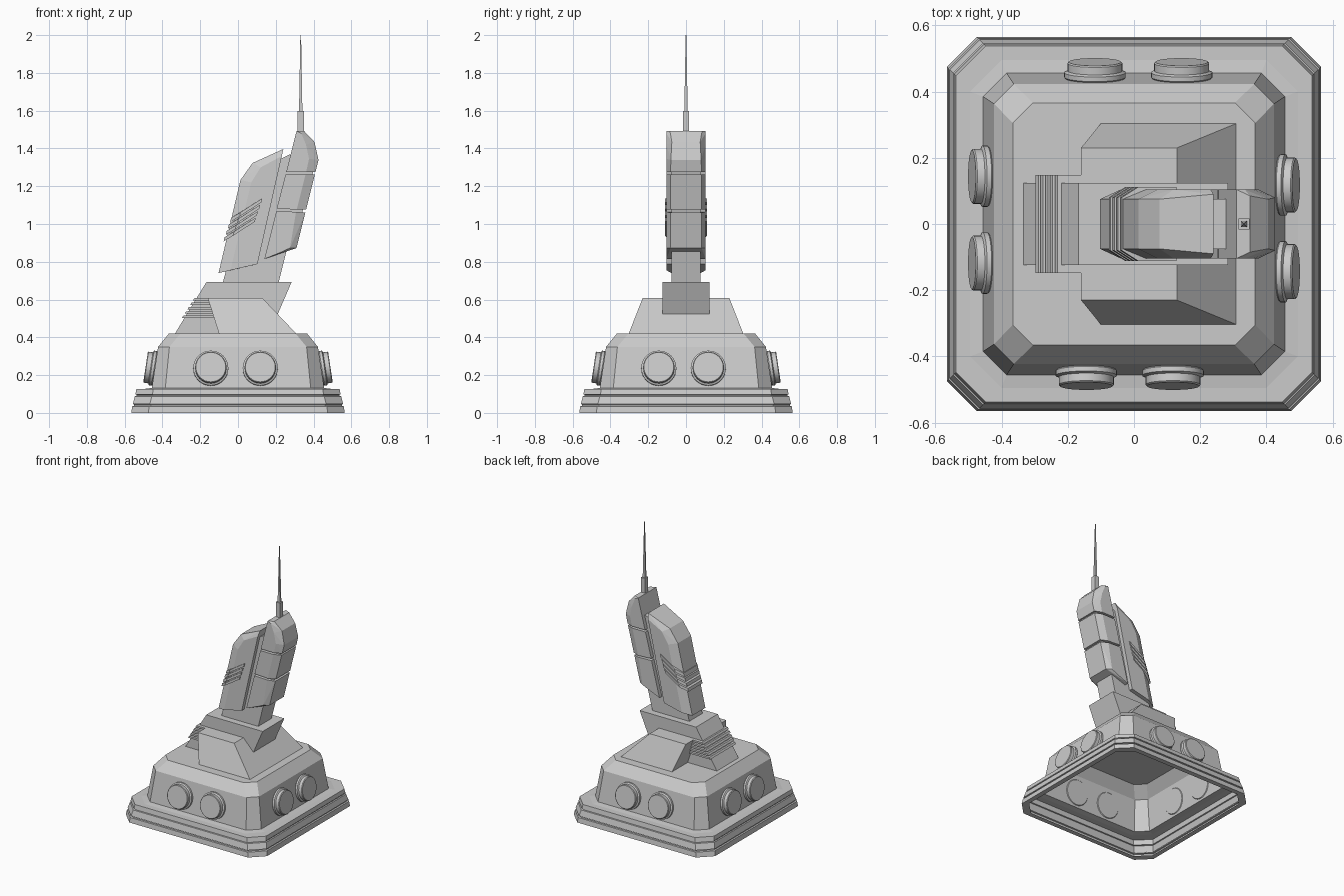
import bpy, bmesh, math
from mathutils import Matrix, Vector

if "Cube" in bpy.data.objects:
    bpy.data.objects.remove(bpy.data.objects["Cube"])


def finish(name, bm):
    bmesh.ops.recalc_face_normals(bm, faces=bm.faces)
    me = bpy.data.meshes.new(name)
    bm.to_mesh(me)
    bm.free()
    ob = bpy.data.objects.new(name, me)
    bpy.context.collection.objects.link(ob)
    return ob


def hull(name, pts):
    """Convex solid from (x, z, half width in y) points, mirrored across y."""
    bm = bmesh.new()
    for x, z, w in pts:
        for s in (-1, 1):
            bm.verts.new((x, s * w, z))
    res = bmesh.ops.convex_hull(bm, input=bm.verts[:])
    junk = {g for g in res["geom_interior"] + res["geom_unused"]
            if isinstance(g, bmesh.types.BMVert)}
    bmesh.ops.delete(bm, geom=list(junk), context='VERTS')
    bmesh.ops.dissolve_limit(bm, angle_limit=math.radians(1), verts=bm.verts[:], edges=bm.edges[:])
    return finish(name, bm)


def flat(name, outline, w):
    return hull(name, [(x, z, w) for x, z in outline])


def loft(name, rings, cap=True):
    """Chamfered-square rings given as (half size, chamfer start, z)."""
    bm = bmesh.new()
    loops = []
    for h, c, z in rings:
        pts = [(h, -c), (h, c), (c, h), (-c, h), (-h, c), (-h, -c), (-c, -h), (c, -h)]
        loops.append([bm.verts.new((x, y, z)) for x, y in pts])
    for a, b in zip(loops, loops[1:]):
        for i in range(8):
            j = (i + 1) % 8
            bm.faces.new((a[i], a[j], b[j], b[i]))
    if cap:
        bm.faces.new(loops[-1])
    return finish(name, bm)


# Hollow base: stepped skirt, and sloped body open at the bottom
loft("base_skirt", [(.53, .44, .0), (.565, .475, 0), (.56, .47, .035), (.55, .46, .037),
                    (.55, .46, .045), (.557, .467, .047), (.546, .456, .088), (.538, .448, .09),
                    (.538, .448, .096), (.543, .453, .098), (.538, .448, .127),
                    (.495, .40, .127), (.456, .385, .132)], cap=False)
loft("base_body", [(.456, .385, .132), (.423, .363, .35), (.366, .305, .42)])

# Two round ports on each wall, set perpendicular to the slope
tilt = math.atan(.033 / .218)
n = 0
for side in range(4):
    for x in (-.144, .118):
        n += 1
        bm = bmesh.new()
        profile = [(.086, -.004), (.093, .004), (.093, .018), (.083, .023), (.083, .046), (.079, .05)]
        prev = None
        for r, d in profile:
            ring = [bm.verts.new((r * math.cos(math.tau * i / 32), r * math.sin(math.tau * i / 32), d))
                    for i in range(32)]
            if prev:
                for i in range(32):
                    j = (i + 1) % 32
                    bm.faces.new((prev[i], prev[j], ring[j], ring[i]))
            else:
                bm.faces.new(ring[::-1])
            prev = ring
        bm.faces.new(prev)
        m = (Matrix.Rotation(side * math.pi / 2, 4, 'Z')
             @ Matrix.Translation((x, -.440, .235))
             @ Matrix.Rotation(math.pi / 2 - tilt, 4, 'X'))
        bm.transform(m)
        ob = finish(f"port_{n}", bm)
        for o in bpy.context.selected_objects:
            o.select_set(False)
        ob.select_set(True)
        bpy.context.view_layer.objects.active = ob
        bpy.ops.object.shade_smooth_by_angle(angle=math.radians(25))

# Wide buttress and leaning pedestal
hull("buttress", [(-.16, .607, .23), (.13, .607, .23), (-.10, .418, .304), (.31, .418, .304)])
flat("pedestal", [(-.335, .418), (-.167, .693), (.284, .693), (.165, .418)], .124)

# Horizontal cooling fins on the back slope of the pedestal
for i in range(5):
    z = .502 + i * .023
    x = -.297 + i * .0145
    flat(f"pedestal_fin_{i + 1}", [(x, z), (x + .008, z + .013), (-.13, z + .013), (-.13, z)], .148)

# Inner core, visible as the neck and between the panels
flat("core", [(-.08, .69), (.215, .69), (.383, 1.36), (.27, 1.367), (.225, 1.344), (.05, 1.2)], .076)

# Rear shell with chamfered back edges
hull("rear_shell", [(-.103, .74, .075), (.013, 1.233, .075), (.077, 1.323, .075), (.24, 1.397, .09),
                    (-.04, .755, .104), (.07, 1.22, .104), (.12, 1.30, .104), (.232, 1.36, .104),
                    (.103, .788, .104)])

# Slanted ribs wrapping the rear shell
for i in range(4):
    x, z = -.076 + i * .0115, .908 + i * .034
    t = .022
    hull(f"shell_rib_{i + 1}", [(x, z, .08), (x + .005, z + t, .08),
                                (x + .05, z + .03, .112), (x + .055, z + .03 + t, .112),
                                (x + .165, z + .104, .112), (x + .17, z + .104 + t, .112)])


# Front shell: three segments over a recessed filler
def lx(z):
    return .14 + .25 * (z - .815)


def rx(z):
    return .31 + .25 * (z - .873)


def segment(name, z0, z1):
    pts = []
    for z in (z0, z1):
        pts += [(lx(z), z + (.006 if z == z0 else 0), .104), (rx(z) - .05, z, .104), (rx(z), z, .082)]
    return hull(name, pts)


hull("front_shell_lower", [(.14, .815, .104), (.225, .85, .104), (.275, .873, .104), (.31, .873, .082),
                           (lx(1.068), 1.068, .104), (rx(1.062) - .05, 1.064, .104), (rx(1.06), 1.06, .082)])
segment("front_shell_middle", 1.076, 1.262)
hull("front_shell_upper", [(lx(1.275), 1.275, .104), (rx(1.275) - .05, 1.275, .104), (rx(1.275), 1.275, .082),
                           (.426, 1.339, .08), (.376, 1.345, .104), (.405, 1.434, .075), (.36, 1.42, .104),
                           (.35, 1.492, .085), (.31, 1.492, .104), (.335, 1.48, .104)])
flat("front_shell_filler", [(lx(.92) + .015, .92), (rx(.92) - .02, .92),
                            (rx(1.3) - .012, 1.3), (lx(1.3) + .015, 1.3)], .078)

# Antenna socket and square tapering needle
flat("antenna_socket", [(.315, 1.47), (.349, 1.47), (.349, 1.598), (.315, 1.598)], .017)
hull("antenna", [(.323, 1.59, .009), (.341, 1.59, .009), (.330, 2.0, .002), (.334, 2.0, .002)])
